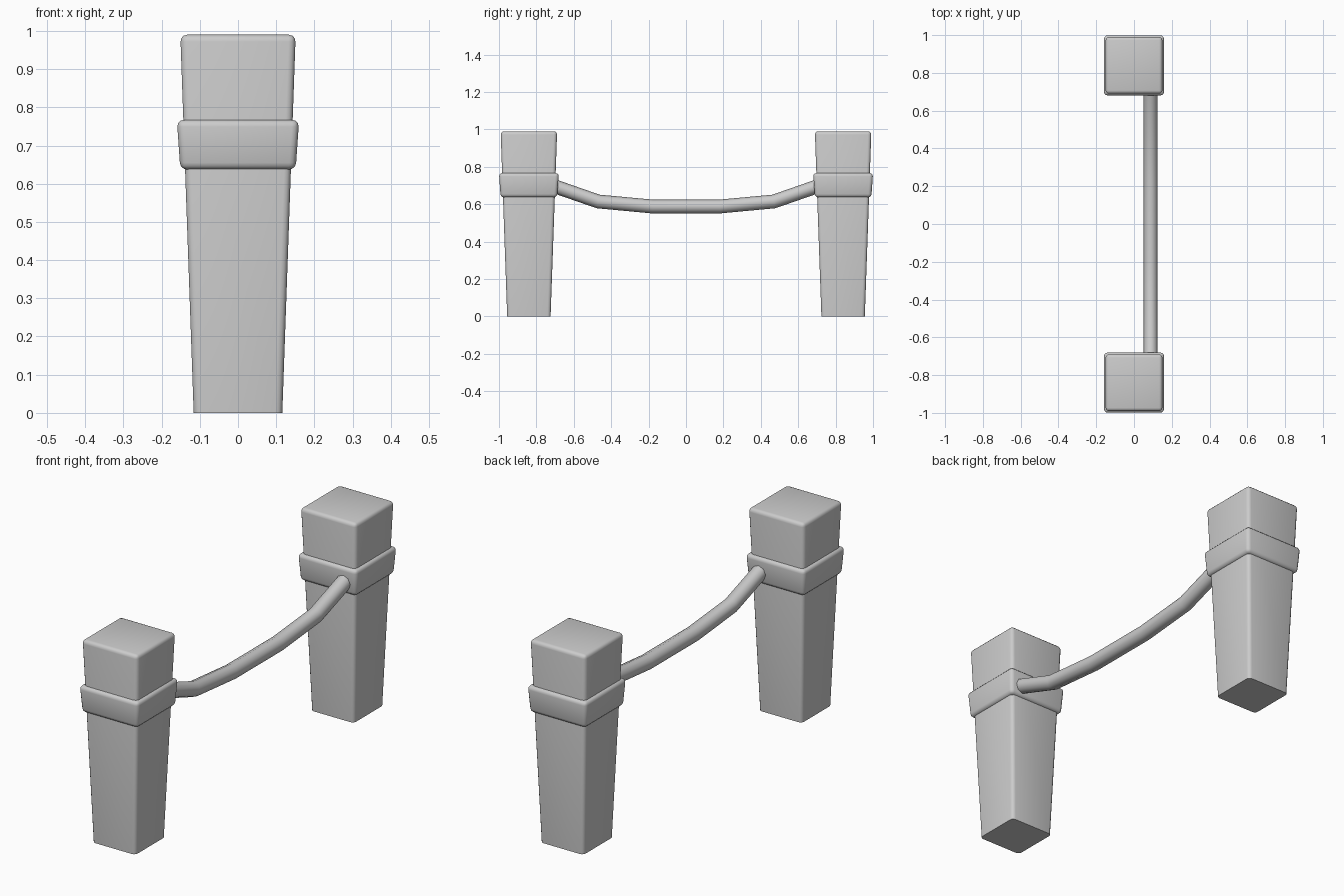
import bpy, bmesh

if "Cube" in bpy.data.objects:
    bpy.data.objects.remove(bpy.data.objects["Cube"])

POST_Y = 0.84


def smooth(obj):
    bpy.ops.object.select_all(action='DESELECT')
    obj.select_set(True)
    bpy.context.view_layer.objects.active = obj
    bpy.ops.object.shade_smooth_by_angle(angle=0.9)


def tapered_block(name, y, z0, z1, half0, half1, radius, round_bottom):
    """Square block tapering from half0 at z0 to half1 at z1, with rounded edges."""
    bm = bmesh.new()
    bmesh.ops.create_cube(bm, size=2)
    for v in bm.verts:
        low = v.co.z < 0
        h = half0 if low else half1
        v.co = (v.co.x * h, v.co.y * h, z0 if low else z1)
    edges = [e for e in bm.edges
             if round_bottom or any(v.co.z > z0 + 1e-4 for v in e.verts)]
    bmesh.ops.bevel(bm, geom=edges, offset=radius, segments=3, profile=0.5,
                    affect='EDGES', clamp_overlap=True)
    mesh = bpy.data.meshes.new(name)
    bm.to_mesh(mesh)
    bm.free()
    obj = bpy.data.objects.new(name, mesh)
    obj.location.y = y
    bpy.context.collection.objects.link(obj)
    smooth(obj)


# Posts and their collars
for side, sign in (("front", -1), ("back", 1)):
    y = sign * POST_Y
    tapered_block(side + "_post", y, 0, 0.99, 0.116, 0.151, 0.018, False)
    tapered_block(side + "_collar", y, 0.637, 0.767, 0.151, 0.16, 0.018, True)

# Sagging rope between the collars
half_path = [(0.72, 0.702), (0.47, 0.615), (0.18, 0.588)]
path = [(-y, z) for y, z in half_path] + half_path[::-1]
curve = bpy.data.curves.new("rope", 'CURVE')
curve.dimensions = '3D'
curve.bevel_depth = 0.037
curve.bevel_resolution = 2
curve.use_fill_caps = True
spline = curve.splines.new('POLY')
spline.points.add(len(path) - 1)
for point, (y, z) in zip(spline.points, path):
    point.co = (0.088, y, z, 1)
rope = bpy.data.objects.new("rope", curve)
bpy.context.collection.objects.link(rope)
bpy.ops.object.select_all(action='DESELECT')
rope.select_set(True)
bpy.context.view_layer.objects.active = rope
bpy.ops.object.convert(target='MESH')
smooth(bpy.context.view_layer.objects.active)
